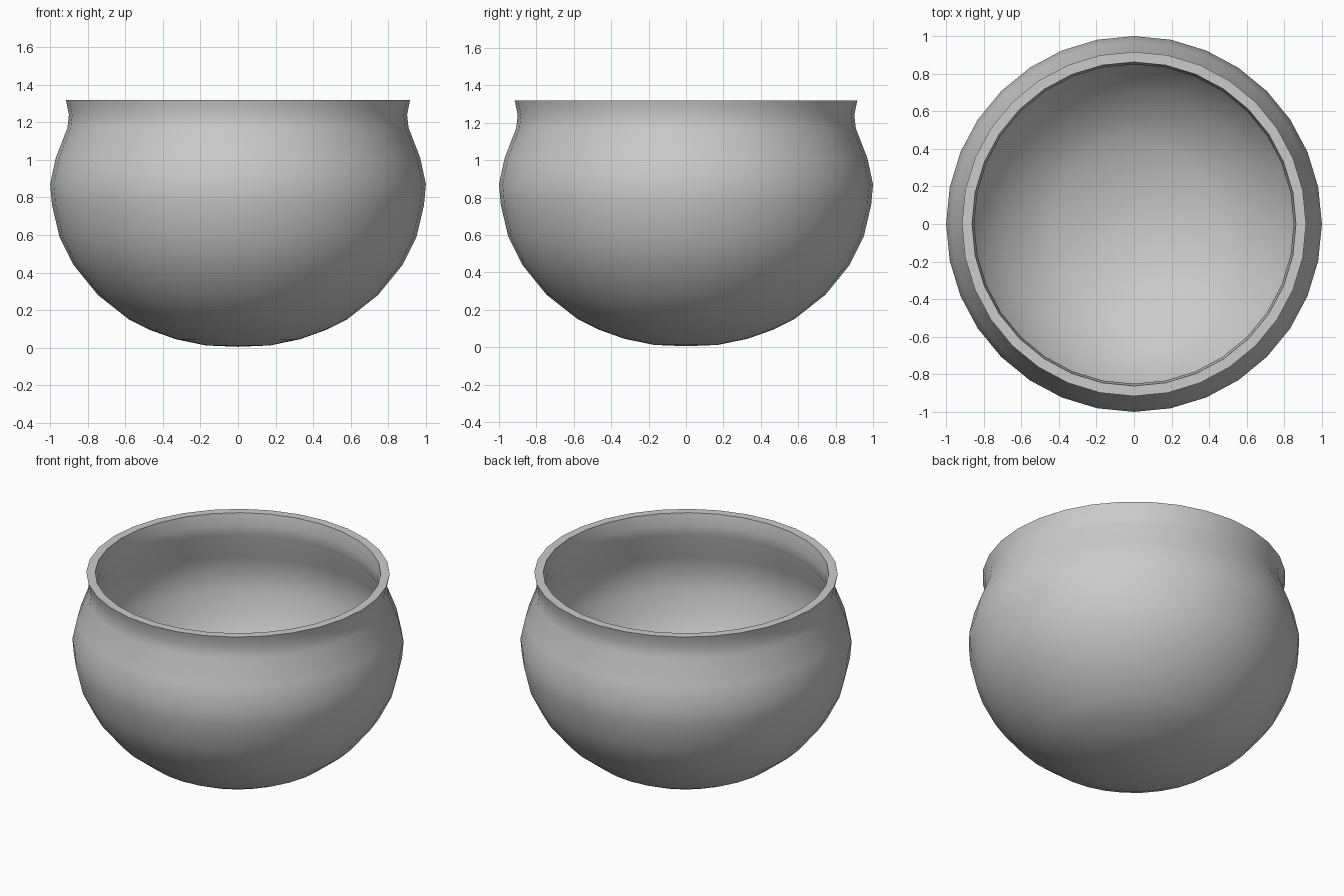
import bpy
import bmesh
import math

cube = bpy.data.objects.get("Cube")
if cube:
    bpy.data.objects.remove(cube, do_unlink=True)

SIDES = 32

# One plain clay grey
clay = bpy.data.materials.new("clay_grey")
clay.use_nodes = True
color = (0.6, 0.6, 0.6, 1)
clay.diffuse_color = color
bsdf = clay.node_tree.nodes["Principled BSDF"]
bsdf.inputs["Base Color"].default_value = color
bsdf.inputs["Roughness"].default_value = 0.7


def lathe(name, profile, sides):
    """Spin a (radius, height) profile around z."""
    bm = bmesh.new()
    verts = [bm.verts.new((r, 0, z)) for r, z in profile]
    edges = [bm.edges.new(pair) for pair in zip(verts, verts[1:])]
    bmesh.ops.spin(bm, geom=verts + edges, cent=(0, 0, 0), axis=(0, 0, 1),
                   angle=math.tau, steps=sides, use_duplicate=False)
    bmesh.ops.remove_doubles(bm, verts=bm.verts, dist=0.0005)
    bmesh.ops.recalc_face_normals(bm, faces=bm.faces)
    mesh = bpy.data.meshes.new(name)
    bm.to_mesh(mesh)
    bm.free()
    obj = bpy.data.objects.new(name, mesh)
    bpy.context.collection.objects.link(obj)
    mesh.materials.append(clay)
    return obj


# Outer wall from the base up to the lip
outer = [(0, 0.005), (0.17, 0.012), (0.33, 0.045), (0.47, 0.095), (0.58, 0.15),
         (0.745, 0.28), (0.875, 0.44), (0.95, 0.59), (0.99, 0.76), (1, 0.87),
         (0.97, 1.01), (0.908, 1.17), (0.9, 1.24), (0.912, 1.3)]
# Flat lip
lip = [(0.916, 1.318), (0.862, 1.318)]
# Inner wall from the lip back down to the floor
inner = [(0.86, 1.3), (0.85, 1.24), (0.858, 1.17), (0.922, 1.0), (0.95, 0.87),
         (0.94, 0.77), (0.903, 0.61), (0.832, 0.465), (0.708, 0.315),
         (0.55, 0.19), (0.445, 0.14), (0.315, 0.095), (0.165, 0.062), (0, 0.05)]

bowl = lathe("pot_body", outer + lip + inner, SIDES)

bpy.ops.object.select_all(action="DESELECT")
bowl.select_set(True)
bpy.context.view_layer.objects.active = bowl
bpy.ops.object.shade_smooth_by_angle(angle=math.radians(40))
